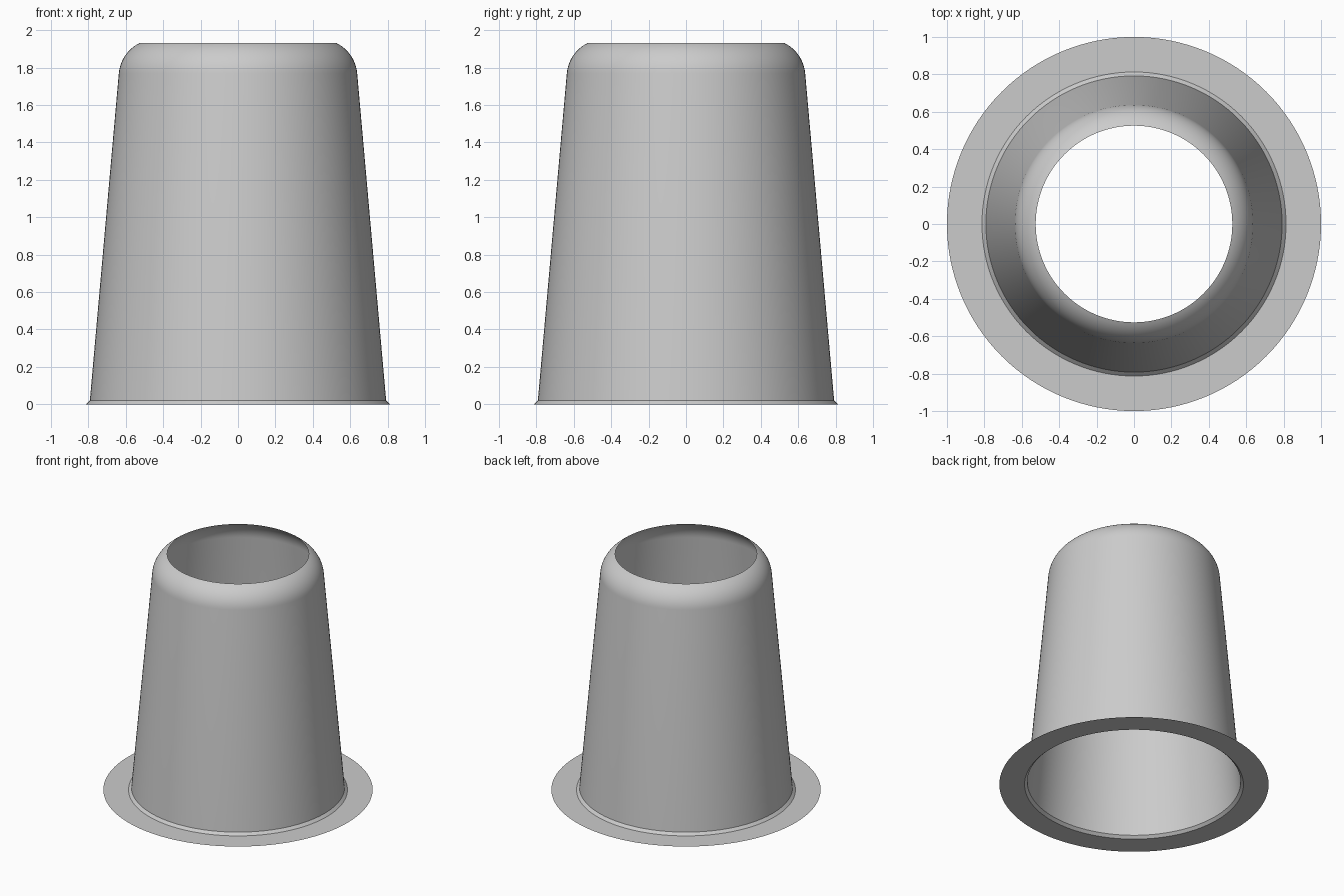
import bpy, bmesh
from math import sin, cos, pi, radians

SEGMENTS = 128

cube = bpy.data.objects.get("Cube")
if cube:
    bpy.data.objects.remove(cube, do_unlink=True)

grey = bpy.data.materials.new("light grey")
grey.use_nodes = True
colour = (0.6, 0.6, 0.6, 1)
grey.diffuse_color = colour
grey.node_tree.nodes["Principled BSDF"].inputs["Base Color"].default_value = colour


def lathe(name, profile):
    """Revolve (radius, height) points, listed from the bottom up, into an open shell."""
    bm = bmesh.new()
    rings = []
    for r, z in profile:
        rings.append([bm.verts.new((r * cos(2 * pi * i / SEGMENTS), r * sin(2 * pi * i / SEGMENTS), z))
                      for i in range(SEGMENTS)])
    for low, high in zip(rings, rings[1:]):
        for i in range(SEGMENTS):
            j = (i + 1) % SEGMENTS
            bm.faces.new((low[i], low[j], high[j], high[i]))
    mesh = bpy.data.meshes.new(name)
    bm.to_mesh(mesh)
    bm.free()
    mesh.materials.append(grey)
    obj = bpy.data.objects.new(name, mesh)
    bpy.context.collection.objects.link(obj)
    bpy.ops.object.select_all(action="DESELECT")
    obj.select_set(True)
    bpy.context.view_layer.objects.active = obj
    bpy.ops.object.shade_smooth_by_angle(angle=radians(30))
    return obj


# Rounded shoulder, starting tangent to the tapered wall
STEPS = 12
shoulder = []
for k in range(STEPS + 1):
    a = radians(5 + 59 * k / STEPS)
    shoulder.append((0.438 + 0.2 * cos(a), 1.752 + 0.2 * sin(a)))

# Thin open sleeve: flat flange, small chamfer, tapered wall, shoulder
lathe("flanged_sleeve", [(1.0, 0), (0.813, 0), (0.792, 0.021)] + shoulder)
